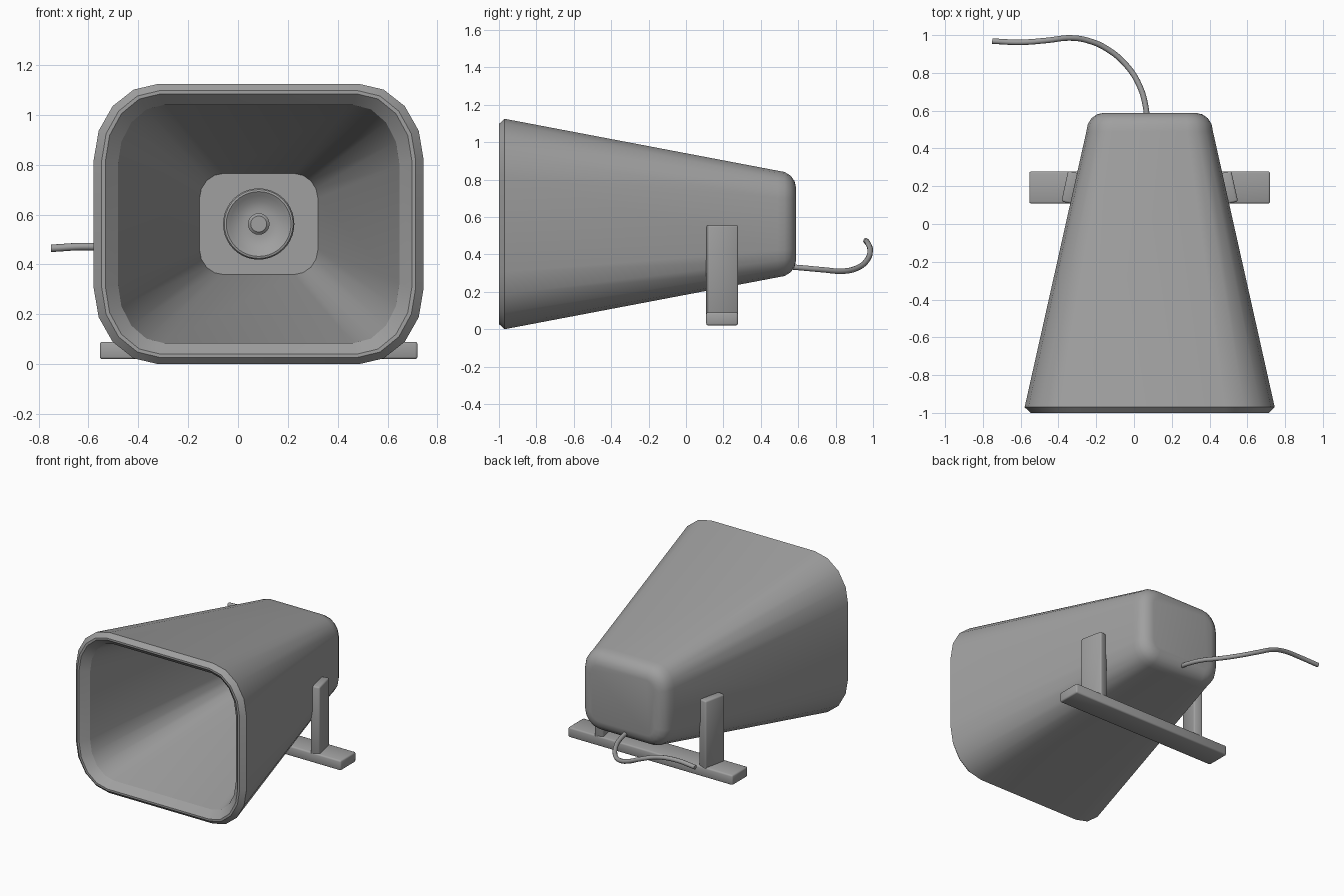
import bpy, bmesh, math
from mathutils import Vector, Matrix

if "Cube" in bpy.data.objects:
    bpy.data.objects.remove(bpy.data.objects["Cube"])

CX, CZ = 0.083, 0.5625   # horn axis

grey = bpy.data.materials.new("mid grey")
grey.use_nodes = True
grey.diffuse_color = (0.35, 0.35, 0.35, 1)
grey.node_tree.nodes["Principled BSDF"].inputs["Base Color"].default_value = (0.35, 0.35, 0.35, 1)


def finish(name, bm, angle=30):
    bmesh.ops.recalc_face_normals(bm, faces=bm.faces)
    mesh = bpy.data.meshes.new(name)
    bm.to_mesh(mesh)
    bm.free()
    mesh.materials.append(grey)
    obj = bpy.data.objects.new(name, mesh)
    bpy.context.collection.objects.link(obj)
    bpy.ops.object.select_all(action="DESELECT")
    obj.select_set(True)
    bpy.context.view_layer.objects.active = obj
    bpy.ops.object.shade_smooth_by_angle(angle=math.radians(angle))
    return obj


def rounded_rect(hw, hh, rx, rz, y, steps=4):
    """Rounded rectangle across the horn axis."""
    pts = []
    for q, (sx, sz) in enumerate([(1, 1), (-1, 1), (-1, -1), (1, -1)]):
        for i in range(steps + 1):
            a = math.pi / 2 * (q + i / steps)
            pts.append((CX + sx * (hw - rx) + rx * math.cos(a), y,
                        CZ + sz * (hh - rz) + rz * math.sin(a)))
    return pts


def loft(bm, loops):
    rings = [[bm.verts.new(p) for p in loop] for loop in loops]
    n = len(rings[0])
    for a, b in zip(rings, rings[1:]):
        for i in range(n):
            j = (i + 1) % n
            bm.faces.new((a[i], a[j], b[j], b[i]))
    bm.faces.new(rings[0])
    bm.faces.new(rings[-1])


# Horn: rounded back, flared outside, lip, flared inside, throat plate
loops = []
for k in range(4, -1, -1):
    a = math.pi / 2 * k / 4
    inset = 0.09 * (1 - math.cos(a))
    loops.append(rounded_rect(0.335 - inset, 0.285 - inset, 0.135 - inset * 0.85,
                              0.145 - inset * 0.85, 0.49 + 0.098 * math.sin(a)))
loops += [
    rounded_rect(0.662, 0.5625, 0.26, 0.305, -0.97),
    rounded_rect(0.63, 0.535, 0.232, 0.28, -1.0),
    rounded_rect(0.615, 0.522, 0.22, 0.27, -1.0),
    rounded_rect(0.565, 0.478, 0.185, 0.24, -0.95),
    rounded_rect(0.2375, 0.203, 0.097, 0.1, 0.48),
]
bm = bmesh.new()
loft(bm, loops)
finish("horn", bm)

# Driver: turned dish with a small centre pin at the throat
profile = [(0.143, 0.50), (0.143, 0.45), (0.138, 0.442), (0.13, 0.44), (0.115, 0.45),
           (0.09, 0.466), (0.06, 0.473), (0.043, 0.473), (0.043, 0.43), (0.032, 0.42)]
bm = bmesh.new()
loft(bm, [[(CX + r * math.cos(math.tau * i / 40), y, CZ + r * math.sin(math.tau * i / 40))
           for i in range(40)] for r, y in profile])
finish("driver", bm)


def bevelled_box(name, size, centre, turn=0.0):
    bm = bmesh.new()
    bmesh.ops.create_cube(bm, size=1)
    bmesh.ops.scale(bm, vec=size, verts=bm.verts)
    bmesh.ops.bevel(bm, geom=bm.edges[:], offset=0.01, segments=2, profile=0.5, affect="EDGES")
    bmesh.ops.transform(bm, matrix=Matrix.Translation(centre) @ Matrix.Rotation(turn, 4, "Z"),
                        verts=bm.verts)
    return finish(name, bm, 50)


# Bracket: cross bar with two uprights that lie along the horn sides
bevelled_box("bracket_bar", (1.275, 0.17, 0.07), (CX, 0.193, 0.055))
for side, label in ((1, "left"), (-1, "right")):
    bevelled_box("bracket_upright_" + label, (0.065, 0.165, 0.485),
                 (CX + side * 0.418, 0.193, 0.313), side * 0.215)

# Cable: a smooth tube trailing from the back
path = [(0.07, 0.54, 0.335), (0.062, 0.62, 0.328), (0.03, 0.73, 0.318), (-0.04, 0.84, 0.31),
        (-0.14, 0.925, 0.332), (-0.24, 0.97, 0.372), (-0.34, 0.985, 0.42), (-0.46, 0.972, 0.46),
        (-0.6, 0.962, 0.472), (-0.75, 0.968, 0.465)]
curve = bpy.data.curves.new("cable", "CURVE")
curve.dimensions = "3D"
curve.bevel_depth = 0.015
curve.bevel_resolution = 3
curve.use_fill_caps = True
curve.resolution_u = 6
spline = curve.splines.new("BEZIER")
spline.bezier_points.add(len(path) - 1)
for point, co in zip(spline.bezier_points, path):
    point.co = co
    point.handle_left_type = point.handle_right_type = "AUTO"
curve.materials.append(grey)
cable = bpy.data.objects.new("cable", curve)
bpy.context.collection.objects.link(cable)
